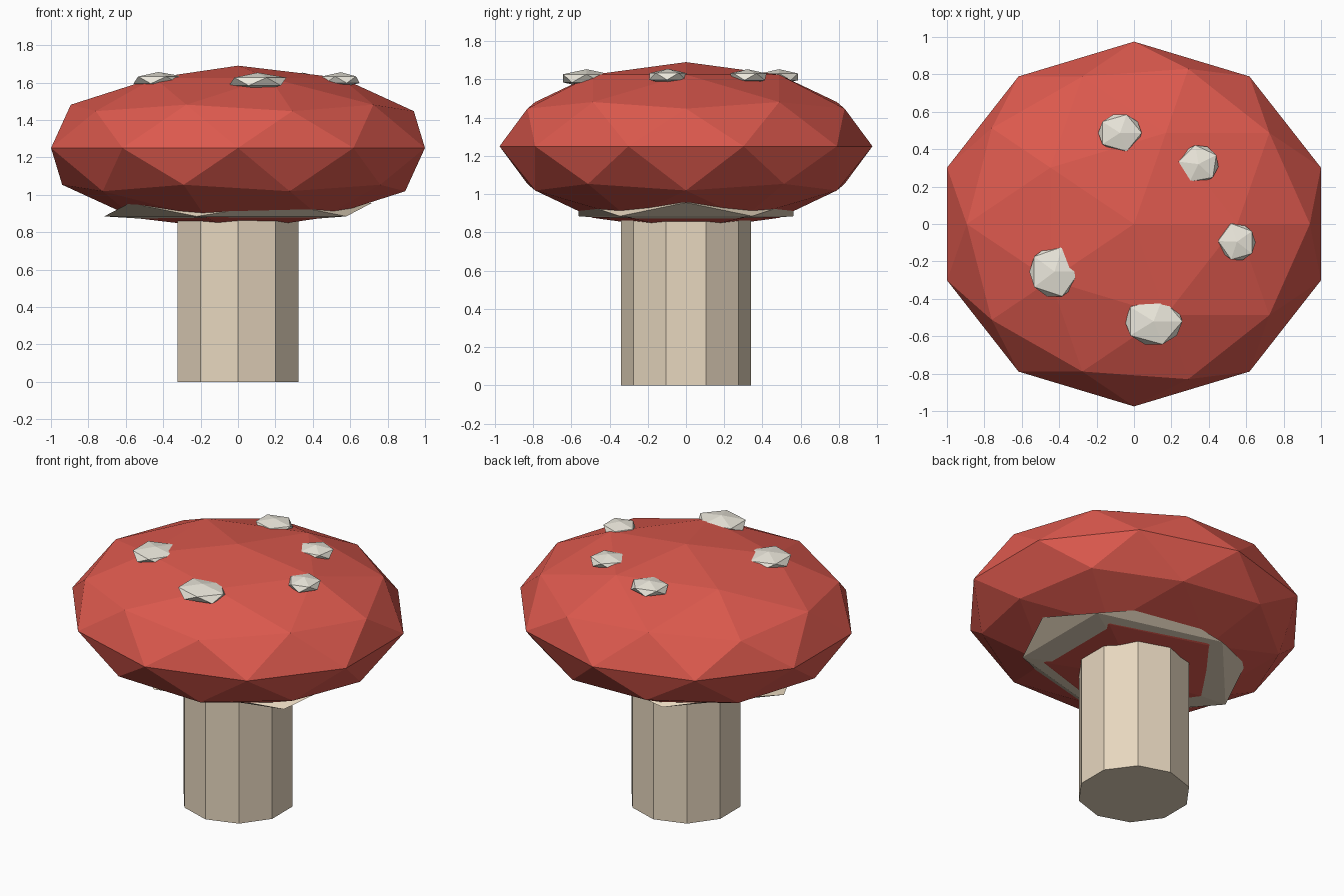
import bpy
from math import radians

if "Cube" in bpy.data.objects:
    bpy.data.objects.remove(bpy.data.objects["Cube"])


def material(name, rgb):
    m = bpy.data.materials.new(name)
    m.diffuse_color = (*rgb, 1)
    m.use_nodes = True
    m.node_tree.nodes["Principled BSDF"].inputs["Base Color"].default_value = m.diffuse_color
    return m


RED = material("cap_red", (0.72, 0.10, 0.075))
TAN = material("stem_tan", (0.80, 0.68, 0.52))
CREAM = material("spot_cream", (0.83, 0.80, 0.71))


def blob(name, subdiv, loc, radii, mat, turn=0):
    """Flattened faceted icosphere."""
    bpy.ops.mesh.primitive_ico_sphere_add(subdivisions=subdiv, radius=1, location=loc,
                                          rotation=(0, 0, radians(turn)))
    ob = bpy.context.object
    ob.name = name
    ob.scale = radii
    ob.data.materials.append(mat)
    return ob


# Ten-sided stem, its top hidden in the cap
H = 0.95
bpy.ops.mesh.primitive_cylinder_add(vertices=10, radius=0.34, depth=H, location=(0, 0, H / 2))
stem = bpy.context.object
stem.name = "stem"
stem.data.materials.append(TAN)

# Cap and the thin gill plate poking out beneath it
blob("cap", 2, (0, 0, 1.25), (1.051, 0.975, 0.44), RED)
blob("gills", 1, (0, 0, 0.92), (0.80, 0.66, 0.08), TAN)

# Spots: x, y, z, radius x, radius y, radius z, turn
spots = [
    (-0.075, 0.487, 1.613, 0.130, 0.115, 0.040, 0),
    (0.345, 0.320, 1.613, 0.115, 0.120, 0.040, 100),
    (0.550, -0.095, 1.615, 0.110, 0.115, 0.040, 35),
    (0.105, -0.520, 1.605, 0.172, 0.145, 0.048, 0),
    (-0.425, -0.255, 1.613, 0.150, 0.155, 0.043, 0),
]
for i, (x, y, z, rx, ry, rz, turn) in enumerate(spots):
    blob(f"spot_{i + 1}", 1, (x, y, z), (rx, ry, rz), CREAM, turn)
